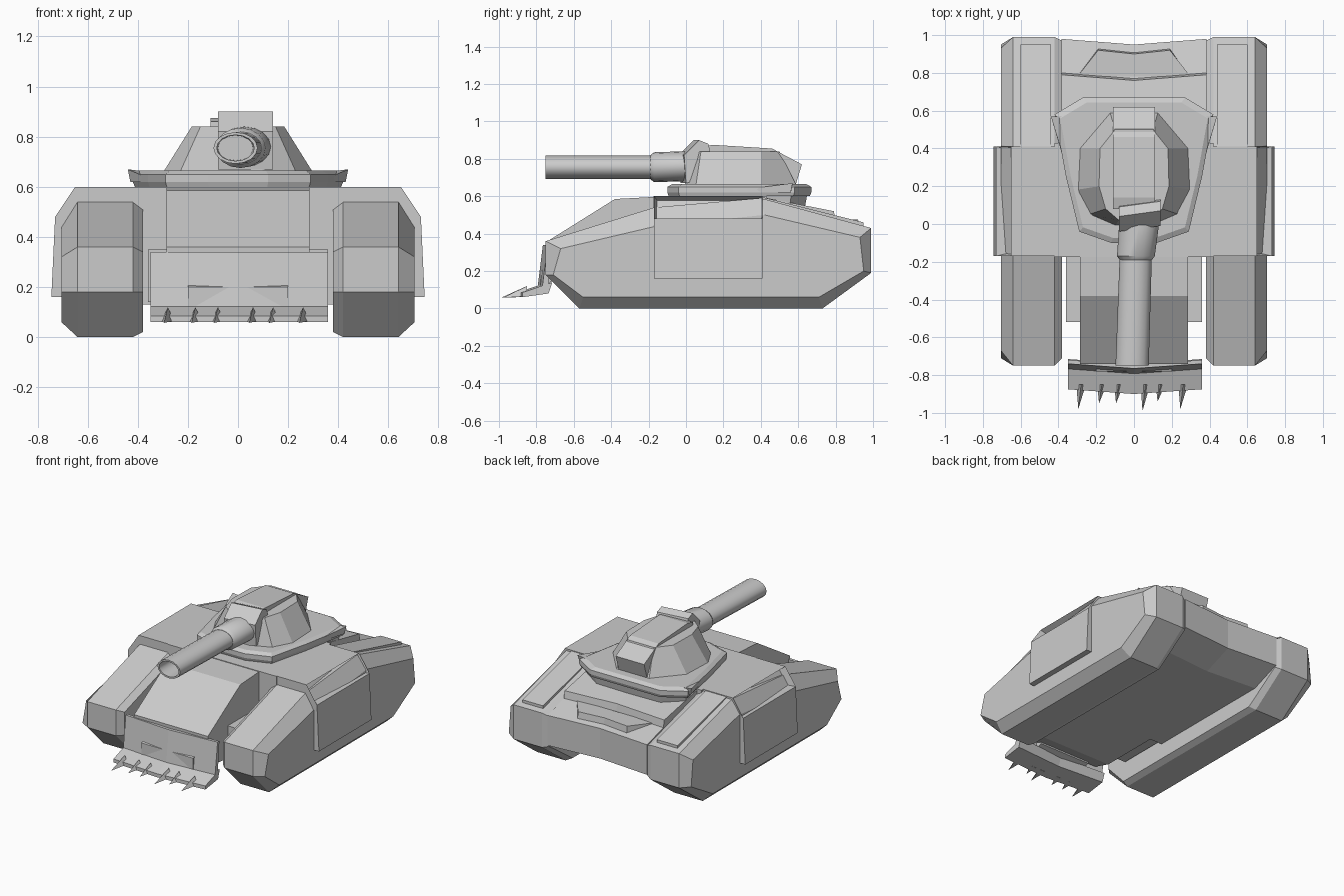
import bpy, bmesh, math
from mathutils import Vector

cube = bpy.data.objects.get("Cube")
if cube:
    bpy.data.objects.remove(cube)

GREY = (0.6, 0.6, 0.6, 1)
grey = bpy.data.materials.new("light_grey")
grey.use_nodes = True
grey.diffuse_color = GREY
grey.node_tree.nodes["Principled BSDF"].inputs["Base Color"].default_value = GREY


def finish(name, bm):
    bmesh.ops.recalc_face_normals(bm, faces=bm.faces)
    mesh = bpy.data.meshes.new(name)
    bm.to_mesh(mesh)
    bm.free()
    mesh.materials.append(grey)
    obj = bpy.data.objects.new(name, mesh)
    bpy.context.collection.objects.link(obj)
    return obj


def loft(name, sections, closed_ends=True, recess=None):
    """Bridge matching rings of points into a solid."""
    bm = bmesh.new()
    rings = [[bm.verts.new(p) for p in s] for s in sections]
    n = len(rings[0])
    for a, b in zip(rings, rings[1:]):
        for i in range(n):
            j = (i + 1) % n
            bm.faces.new((a[i], a[j], b[j], b[i]))
    if closed_ends:
        bm.faces.new(rings[0])
        bm.faces.new(rings[-1])
    bm.normal_update()
    if recess:
        recess(bm)
    return finish(name, bm)


def at_x(x, profile, dy=0):
    return [(x, y + dy, z) for y, z in profile]


def at_y(y, profile):
    return [(x, y, z) for x, z in profile]


def at_z(half, z):
    """Symmetric outline from its +x half, listed front to back."""
    return [(x, y, z) for x, y in half] + [(-x, y, z) for x, y in reversed(half)]


# Track pods with bevelled outer and inner sides, and armour over the middle
inner = [(-.56, .02), (-.71, .18), (-.71, .34), (-.17, .51),
         (.4, .57), (.97, .41), (.97, .2), (.71, .02)]
full = [(-.57, 0), (-.75, .18), (-.75, .36), (-.17, .54),
        (.4, .59), (.99, .43), (.99, .19), (.73, 0)]
outer = [(-.55, .06), (-.71, .18), (-.67, .32), (-.16, .44),
         (.42, .5), (.93, .38), (.95, .2), (.71, .06)]
armour = [(.36, .2), (.36, .6), (.65, .6), (.73, .48), (.745, .16), (.68, .16)]


def side_recess(bm):
    # Slanted upper face gets a sunken slot
    face = max(bm.faces, key=lambda f: abs(f.normal.x) * abs(f.normal.z) * f.calc_area())
    bmesh.ops.inset_region(bm, faces=[face], thickness=.02)
    side = 1 if face.calc_center_median().x > 0 else -1
    bmesh.ops.translate(bm, verts=face.verts, vec=(-side * .05, 0, -.01))


for side, label in ((1, "left"), (-1, "right")):
    loft(label + "_track_pod", [at_x(side * .38, inner), at_x(side * .42, full),
                                at_x(side * .64, full), at_x(side * .705, outer)])
    shape = [(side * x, z) for x, z in armour]
    loft(label + "_side_armour", [at_y(-.17, shape), at_y(.41, shape)], recess=side_recess)
    # Rear upper panel on each pod
    panel = [(.41, .5), (.41, .595), (.95, .46), (.95, .4)]
    loft(label + "_rear_panel", [at_x(side * .44, panel), at_x(side * .6, panel)])
    # Low fender between hull and pod
    fender = [(-.52, .14), (-.52, .35), (-.1, .35), (-.1, .14)]
    loft(label + "_fender", [at_x(side * .27, fender), at_x(side * .36, fender)])

# Front hull with sloping glacis
nose = [(-.73, .17), (-.74, .36), (-.38, .585), (-.1, .6), (-.1, .13), (-.6, .13)]
loft("front_hull", [at_x(x, nose) for x in (-.285, .285)])

# Middle deck
middle = [(-.175, .13), (-.175, .6), (.43, .6), (.43, .13)]
loft("middle_deck", [at_x(x, middle) for x in (-.42, .42)])

# Rear hull, with the stern drawn in along the middle
rear = [(.4, .13), (.4, .595), (.78, .52), (.79, .47), (.97, .42), (.97, .21), (.76, .13)]
loft("rear_hull", [at_x(-.385, rear, .01), at_x(0, rear, -.02), at_x(.385, rear, .01)])
loft("rear_hatch", [at_z([(.3, .78), (.19, .93), (.0, .91)], .41),
                    at_z([(.3, .78), (.19, .92), (.0, .9)], .475)])

# Dozer blade, shelf and teeth
blade = [(-.745, .34), (-.765, .34), (-.795, .1), (-.765, .09)]
shelf = [(-.74, .14), (-.9, .085), (-.9, .06), (-.76, .08)]
for name, profile in (("dozer_blade", blade), ("blade_shelf", shelf)):
    loft(name, [at_x(-.35, profile, .025), at_x(0, profile), at_x(.36, profile, .025)])
loft("blade_mount", [at_x(x, [(-.78, .12), (-.78, .2), (-.7, .24), (-.7, .15)]) for x in (-.2, .2)])
for i, (x, tip) in enumerate([(-.28, -.98), (-.17, -.95), (-.08, -.95),
                              (.06, -.99), (.14, -.94), (.26, -.98)]):
    base = [(x - .025, -.85, .065), (x + .025, -.85, .065), (x, -.85, .12)]
    point = Vector((x - .015, tip, .057))
    loft(f"tooth_{i + 1}", [base, [point.lerp(Vector(p), .03) for p in base]])

# Turret ring: skirt flaring to an overhanging collar
ring = [(.12, -.1), (.29, -.04), (.36, .25), (.42, .58), (.27, .67)]


def scaled(half, s):
    return [(x * s, .28 + (y - .28) * s) for x, y in half]


loft("turret_skirt", [at_z(scaled(ring, .9), .52), at_z(scaled(ring, .95), .62)])
loft("turret_ring", [at_z(scaled(ring, .98), .6), at_z(ring, .62),
                     at_z(ring, .65), at_z(scaled(ring, .93), .665)])
for side, label in ((1, "left"), (-1, "right")):
    loft(label + "_ring_fin", [[(side * .36, .3, .62), (side * .43, .56, .62), (side * .34, .56, .62)],
                               [(side * .37, .34, .64), (side * .44, .57, .67), (side * .36, .57, .66)]])

# Turret body with sloped cheeks, and a raised spine
loft("turret_body", [at_z([(.1, -.01), (.24, .05), (.31, .18), (.3, .4), (.13, .6)], .64),
                     at_z([(.08, .02), (.15, .08), (.185, .2), (.18, .4), (.1, .5)], .84)])
spine = [(.06, .65), (.08, .86), (.14, .875), (.46, .855), (.62, .77), (.58, .64)]
loft("turret_spine", [at_x(x, spine) for x in (-.11, .11)])

# Gun hood
hood = [(-.02, .67), (-.03, .82), (.05, .9), (.1, .88), (.14, .7)]
loft("gun_hood", [at_x(-.08, hood, -.01), at_x(.14, hood, .02)])


# Gun barrel: oval tube with a collar and a hollow muzzle
def oval(y, rx, rz, x=0.0, z=.755, n=16):
    return [(x + rx * math.cos(2 * math.pi * i / n), y,
             z + rz * math.sin(2 * math.pi * i / n)) for i in range(n)]


barrel = loft("gun_barrel", [oval(-.15, .085, .063, .01), oval(-.75, .088, .063, -.01),
                             oval(-.75, .075, .052, -.01), oval(-.6, .07, .05, -.01)])
collar = loft("gun_collar", [oval(.05, .105, .08, .03, .76), oval(-.02, .105, .08, .025, .76),
                             oval(-.17, .1, .08, .01), oval(-.19, .085, .065, .01)])
for obj in (barrel, collar):
    bpy.ops.object.select_all(action="DESELECT")
    obj.select_set(True)
    bpy.context.view_layer.objects.active = obj
    bpy.ops.object.shade_smooth_by_angle(angle=math.radians(35))
